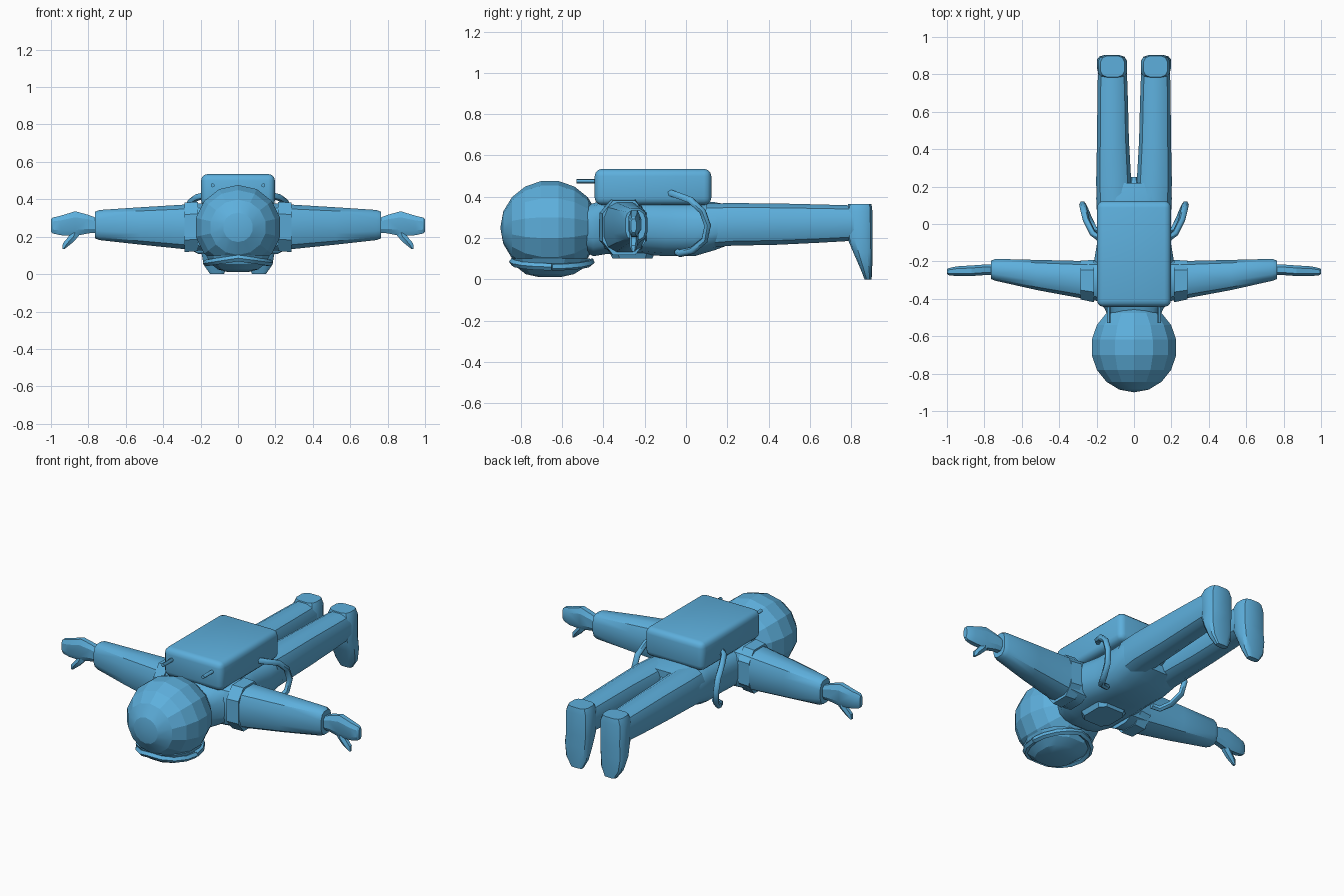
import bpy, bmesh, math
from mathutils import Vector

suit = bpy.data.materials.new("suit blue")
suit.diffuse_color = (0.11, 0.43, 0.72, 1)


def finish(name, bm, angle=35):
    bmesh.ops.recalc_face_normals(bm, faces=bm.faces)
    me = bpy.data.meshes.new(name)
    bm.to_mesh(me)
    bm.free()
    ob = bpy.data.objects.new(name, me)
    bpy.context.collection.objects.link(ob)
    me.materials.append(suit)
    bpy.ops.object.select_all(action='DESELECT')
    ob.select_set(True)
    bpy.context.view_layer.objects.active = ob
    bpy.ops.object.shade_smooth_by_angle(angle=math.radians(angle))
    return ob


def loft(name, axis, rings, n=12, power=1.0, angle=35):
    """Rings are (position on axis, min u, max u, min v, max v); u, v are the other axes in xyz order."""
    bm = bmesh.new()
    loops = []
    others = [i for i in range(3) if i != axis]
    for p, u0, u1, v0, v1 in rings:
        loop = []
        for k in range(n):
            a = 2 * math.pi * (k + 0.5) / n
            c, s = math.cos(a), math.sin(a)
            co = [0, 0, 0]
            co[axis] = p
            co[others[0]] = (u0 + u1) / 2 + (u1 - u0) / 2 * math.copysign(abs(c) ** power, c)
            co[others[1]] = (v0 + v1) / 2 + (v1 - v0) / 2 * math.copysign(abs(s) ** power, s)
            loop.append(bm.verts.new(co))
        loops.append(loop)
    for a, b in zip(loops, loops[1:]):
        for k in range(n):
            bm.faces.new((a[k], a[(k + 1) % n], b[(k + 1) % n], b[k]))
    bm.faces.new(loops[0])
    bm.faces.new(loops[-1])
    return finish(name, bm, angle)


def mirrored(ob):
    m = ob.modifiers.new("mirror", 'MIRROR')
    c = bpy.data.objects.get("mirror_centre")
    if c is None:
        c = bpy.data.objects.new("mirror_centre", None)
        bpy.context.collection.objects.link(c)
        c.hide_render = True
    m.mirror_object = c
    return ob


def tube(name, pts, radius, n=6):
    bm = bmesh.new()
    pts = [Vector(p) for p in pts]
    loops = []
    side = None
    for i, p in enumerate(pts):
        t = (pts[min(i + 1, len(pts) - 1)] - pts[max(i - 1, 0)]).normalized()
        if side is None:
            side = t.orthogonal()
        side = (side - t * side.dot(t)).normalized()
        up = t.cross(side)
        loops.append([bm.verts.new(p + radius * (side * math.cos(2 * math.pi * k / n)
                      + up * math.sin(2 * math.pi * k / n))) for k in range(n)])
    for a, b in zip(loops, loops[1:]):
        for k in range(n):
            bm.faces.new((a[k], a[(k + 1) % n], b[(k + 1) % n], b[k]))
    bm.faces.new(loops[0])
    bm.faces.new(loops[-1])
    return finish(name, bm, 60)


# Helmet: faceted globe, crown towards the front
bm = bmesh.new()
bmesh.ops.create_uvsphere(bm, u_segments=14, v_segments=9, radius=1)
for v in bm.verts:
    x, y, z = v.co
    v.co = (x * 0.235, -0.66 - z * 0.24, 0.25 + y * 0.23)
finish("helmet", bm, 18)

# Visor bulging below the helmet, with a raised rim around it
loft("visor", 2, [(0.012, -0.06, 0.06, -0.72, -0.60), (0.025, -0.11, 0.11, -0.78, -0.54),
                  (0.055, -0.15, 0.15, -0.82, -0.49), (0.10, -0.175, 0.175, -0.84, -0.46)],
     12, 0.8, 20)
rim = []
for k in range(17):
    a = 2 * math.pi * k / 16
    rim.append((0.17 * math.cos(a), -0.65 + 0.19 * math.sin(a), 0.085 - 0.025 * abs(math.cos(a))))
tube("visor_rim", rim, 0.018, 5)

# Torso with neck and hips
loft("torso", 1, [(-0.52, -0.13, 0.13, 0.15, 0.35), (-0.45, -0.16, 0.16, 0.11, 0.37),
                  (-0.39, -0.22, 0.22, 0.12, 0.39), (-0.22, -0.22, 0.22, 0.12, 0.39),
                  (-0.10, -0.20, 0.20, 0.11, 0.385), (0.04, -0.20, 0.20, 0.11, 0.38),
                  (0.14, -0.205, 0.205, 0.14, 0.375), (0.22, -0.19, 0.19, 0.17, 0.36)],
     16, 0.7)

# Chest control plate
loft("chest_panel", 2, [(0.10, -0.09, 0.09, -0.36, -0.16), (0.14, -0.11, 0.11, -0.38, -0.14)],
     8, 0.5, 20)

# Legs
mirrored(loft("leg", 1, [(0.10, 0.0, 0.20, 0.15, 0.37), (0.22, 0.012, 0.205, 0.16, 0.372),
                         (0.45, 0.025, 0.20, 0.165, 0.37), (0.65, 0.03, 0.198, 0.175, 0.365),
                         (0.82, 0.036, 0.195, 0.185, 0.36)], 12, 0.75))

# Boots pointing down, soles facing back
mirrored(loft("boot", 2, [(0.0, 0.075, 0.15, 0.865, 0.90), (0.05, 0.05, 0.185, 0.845, 0.903),
                          (0.13, 0.04, 0.20, 0.81, 0.905), (0.20, 0.035, 0.195, 0.78, 0.905),
                          (0.33, 0.035, 0.195, 0.775, 0.905), (0.365, 0.05, 0.18, 0.785, 0.90)],
              12, 0.6))

# Arms, tapering to the wrists
mirrored(loft("arm", 0, [(0.16, -0.42, -0.19, 0.12, 0.385), (0.28, -0.40, -0.195, 0.13, 0.375),
                         (0.52, -0.355, -0.19, 0.155, 0.36), (0.74, -0.305, -0.185, 0.18, 0.345),
                         (0.765, -0.295, -0.195, 0.19, 0.335)], 12, 0.7))

# Shoulder bands
mirrored(loft("shoulder_band", 0, [(0.215, -0.425, -0.185, 0.115, 0.395),
                                   (0.285, -0.41, -0.19, 0.11, 0.39)], 8, 0.75, 20))

# Hands
mirrored(loft("hand", 0, [(0.75, -0.275, -0.215, 0.22, 0.30), (0.80, -0.275, -0.215, 0.215, 0.32),
                          (0.87, -0.28, -0.22, 0.20, 0.34), (0.95, -0.28, -0.225, 0.205, 0.315),
                          (0.99, -0.275, -0.235, 0.215, 0.305), (1.0, -0.268, -0.24, 0.225, 0.295)],
              8, 0.75, 25))
mirrored(loft("thumb", 2, [(0.135, 0.925, 0.94, -0.265, -0.245), (0.165, 0.885, 0.94, -0.275, -0.235),
                           (0.20, 0.85, 0.91, -0.275, -0.23), (0.25, 0.82, 0.90, -0.27, -0.23)],
              6, 1, 25))

# Backpack with rounded edges
bm = bmesh.new()
bmesh.ops.create_cube(bm, size=1)
for v in bm.verts:
    v.co = (v.co.x * 0.395, -0.16 + v.co.y * 0.565, 0.4475 + v.co.z * 0.175)
bmesh.ops.bevel(bm, geom=bm.edges[:], offset=0.035, segments=3, profile=0.5, affect='EDGES')
finish("backpack", bm, 40)

# Pegs at the head end of the backpack
mirrored(tube("backpack_peg", [(0.135, -0.53, 0.475), (0.135, -0.40, 0.475)], 0.011))

# Hoses from the backpack around the waist
mirrored(tube("hose", [(0.18, -0.08, 0.42), (0.22, -0.05, 0.41), (0.255, 0.02, 0.385),
                       (0.27, 0.08, 0.33), (0.275, 0.105, 0.26), (0.265, 0.09, 0.19),
                       (0.24, 0.03, 0.14), (0.21, -0.03, 0.125), (0.16, -0.04, 0.13)], 0.018))

# Crotch wedge joining the legs
loft("crotch", 1, [(0.15, -0.06, 0.06, 0.19, 0.35), (0.25, -0.025, 0.025, 0.22, 0.31)], 8)
